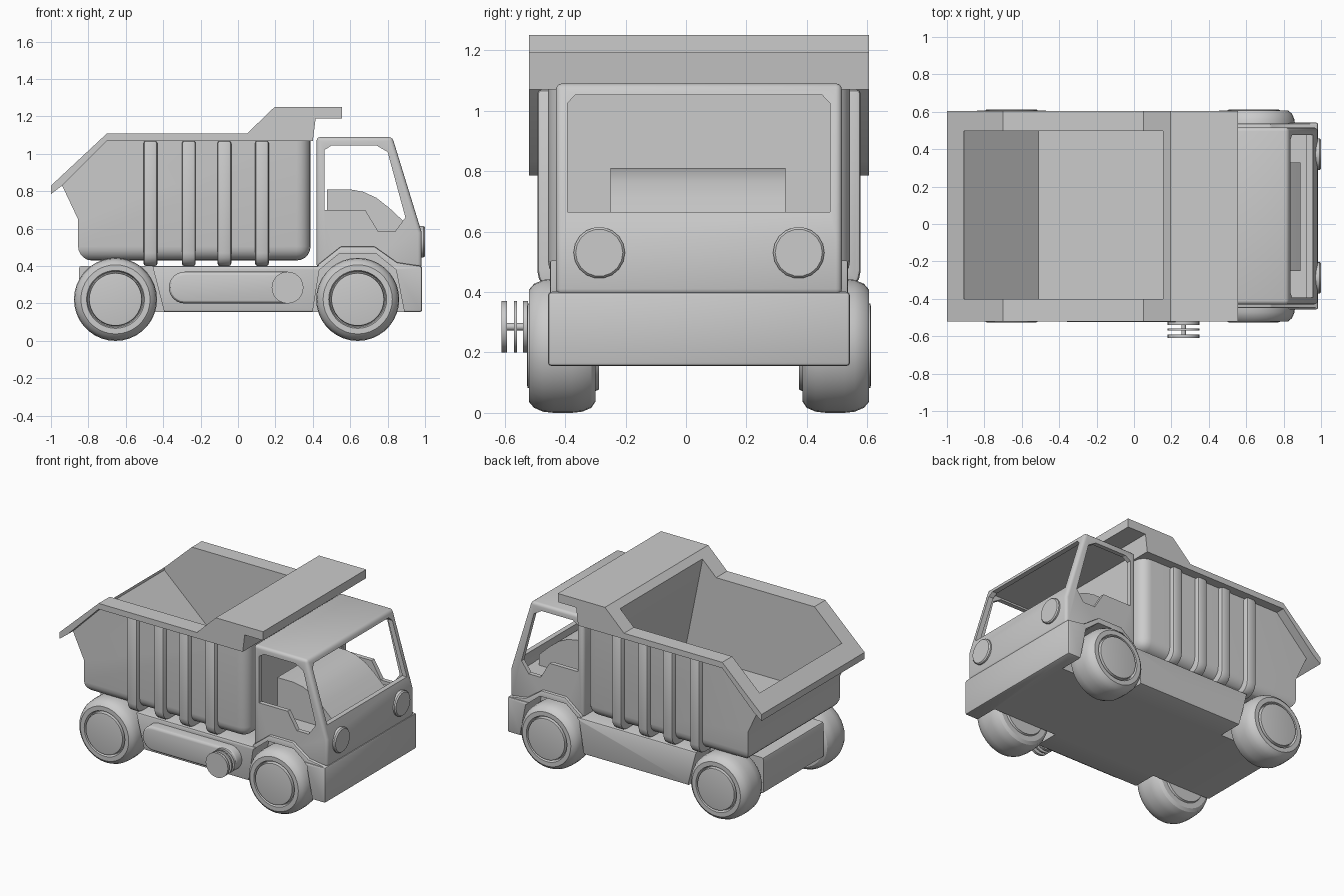
import bpy, bmesh, math
from mathutils import Vector

if "Cube" in bpy.data.objects:
    bpy.data.objects.remove(bpy.data.objects["Cube"])

YC = 0.043  # the truck body is symmetric about this y plane


def new_obj(name, bm):
    bmesh.ops.recalc_face_normals(bm, faces=bm.faces)
    me = bpy.data.meshes.new(name)
    bm.to_mesh(me)
    bm.free()
    ob = bpy.data.objects.new(name, me)
    bpy.context.collection.objects.link(ob)
    return ob


def prism(name, pts, a, b, axis='y'):
    """Extrude an (x,z) profile along y, or a (y,z) profile along x."""
    bm = bmesh.new()
    place = (lambda p, d: (p[0], d, p[1])) if axis == 'y' else (lambda p, d: (d, p[0], p[1]))
    f = bm.faces.new([bm.verts.new(place(p, a)) for p in pts])
    res = bmesh.ops.extrude_face_region(bm, geom=[f])
    vs = [v for v in res['geom'] if isinstance(v, bmesh.types.BMVert)]
    step = Vector((0, b - a, 0)) if axis == 'y' else Vector((b - a, 0, 0))
    bmesh.ops.translate(bm, vec=step, verts=vs)
    return new_obj(name, bm)


def box(name, x, y, z):
    return prism(name, [(x[0], z[0]), (x[1], z[0]), (x[1], z[1]), (x[0], z[1])], y[0], y[1])


def lathe(name, prof, centre, axis='y', sign=1, n=32):
    """Revolve (radius, offset) pairs about an axis through centre."""
    bm = bmesh.new()
    rings = []
    for r, t in prof:
        ring = []
        for i in range(n):
            a = 2 * math.pi * i / n
            u, w = r * math.cos(a), r * math.sin(a)
            off = (u, t * sign, w) if axis == 'y' else (t * sign, u, w)
            ring.append(bm.verts.new(Vector(centre) + Vector(off)))
        rings.append(ring)
    for p, q in zip(rings, rings[1:]):
        for i in range(n):
            bm.faces.new((p[i], p[(i + 1) % n], q[(i + 1) % n], q[i]))
    bm.faces.new(rings[0])
    bm.faces.new(rings[-1])
    return new_obj(name, bm)


def apply(ob, mod):
    bpy.context.view_layer.objects.active = ob
    bpy.ops.object.modifier_apply(modifier=mod.name)


def bevel(ob, width, seg=2, test=None):
    if test:  # only bevel edges whose two ends pass the test
        bm = bmesh.new()
        bm.from_mesh(ob.data)
        es = [e for e in bm.edges if test(e.verts[0].co, e.verts[1].co)]
        bmesh.ops.bevel(bm, geom=es, offset=width, segments=seg, profile=0.5, affect='EDGES')
        bm.to_mesh(ob.data)
        bm.free()
    else:
        m = ob.modifiers.new("bevel", 'BEVEL')
        m.width, m.segments, m.limit_method = width, seg, 'ANGLE'
        apply(ob, m)


def cut(ob, cutters):
    for c in cutters:
        m = ob.modifiers.new("cut", 'BOOLEAN')
        m.operation, m.solver, m.object = 'DIFFERENCE', 'EXACT', c
        apply(ob, m)


def drop(cutters):
    for c in cutters:
        bpy.data.objects.remove(c, do_unlink=True)


# Wheel wells
front_arch = [(0.39, 0.1), (0.435, 0.38), (0.54, 0.465), (0.74, 0.465), (0.845, 0.38), (0.90, 0.1)]
rear_arch = [(-0.38, 0.1), (-0.47, 0.45), (-1.1, 0.45), (-1.1, 0.1)]
wells = []
for y0, y1 in ((-0.7, -0.285), (0.371, 0.8)):
    wells += [prism("well", front_arch, y0, y1), prism("well", rear_arch, y0, y1)]

# Chassis with front bumper
chassis = box("chassis", (-0.85, 0.985), (-0.457, 0.543), (0.155, 0.40))
bevel(chassis, 0.012)
cut(chassis, wells)

# Front fenders
fender = prism("front_fenders", [(0.42, 0.38), (0.43, 0.41), (0.55, 0.505), (0.73, 0.505),
                                 (0.85, 0.42), (0.98, 0.40), (0.98, 0.36), (0.42, 0.36)], -0.45, 0.536)
bevel(fender, 0.008)
cut(fender, wells)

# Cab shell, hollow with window openings
cab = prism("cab", [(0.42, 0.39), (0.42, 1.09), (0.825, 1.09), (0.982, 0.58), (0.982, 0.39)], -0.43, 0.516)
bevel(cab, 0.02, 3)
inside = prism("cab_inside", [(0.452, 0.56), (0.452, 1.057), (0.80, 1.057), (0.945, 0.59), (0.945, 0.56)],
               -0.40, 0.486)
side = prism("side_window", [(0.462, 0.70), (0.462, 1.02), (0.50, 1.045), (0.74, 1.045), (0.80, 1.01),
                             (0.895, 0.66), (0.84, 0.585), (0.75, 0.585), (0.68, 0.70)], -0.8, 0.8)
shield = prism("windshield", [(-0.392, 0.665), (0.476, 0.665), (0.476, 1.025), (0.45, 1.052),
                              (-0.366, 1.052), (-0.392, 1.025)], 0.70, 1.2, 'x')
cut(cab, [inside, side, shield] + wells)
drop([inside, side, shield] + wells)

# Seat hump inside the cab
hump = prism("seat", [(0.475, 0.55), (0.475, 0.81), (0.60, 0.81), (0.67, 0.797), (0.74, 0.765),
                      (0.81, 0.71), (0.89, 0.635), (0.89, 0.55)], -0.25, 0.33)

# Headlights
lights = [lathe("headlight", [(0.085, -0.04), (0.085, 0.01), (0.078, 0.018)], (0.982, YC + s * 0.33, 0.53),
                'x', n=18) for s in (-1, 1)]

# Dump bed, its rim with canopy, and the ribs
cavity = prism("bed_cavity", [(-0.91, 1.5), (-0.91, 0.895), (-0.51, 0.53), (0.29, 0.53),
                              (0.155, 1.2), (0.155, 1.5)], -0.40, 0.497)
bed = prism("dump_bed", [(-0.855, 0.43), (0.388, 0.43), (0.388, 1.07), (-0.70, 1.07),
                         (-0.94, 0.83), (-0.855, 0.65)], -0.457, 0.543)
bevel(bed, 0.075, 5, lambda a, b: (a.z < 0.44 and b.z < 0.44) or (a.x > 0.3 and b.x > 0.3 and abs(a.y - b.y) < 0.1))
cut(bed, [cavity])

rim = prism("bed_rim", [(-1.0, 0.83), (-0.70, 1.11), (0.05, 1.11), (0.195, 1.25), (0.555, 1.25), (0.555, 1.19),
                        (0.415, 1.19), (0.40, 1.07), (-0.70, 1.07), (-0.94, 0.83), (-1.0, 0.785)],
            -0.52, 0.605)
cut(rim, [cavity])

core = box("rib_core", (-0.8, 0.3), (-0.435, 0.521), (0.48, 1.3))
ribs = []
for x in (-0.468, -0.263, -0.073, 0.128):
    rib = box("bed_rib", (x - 0.037, x + 0.037), (-0.492, 0.578), (0.40, 1.07))
    bevel(rib, 0.07, 4, lambda a, b: a.z < 0.41 and b.z < 0.41 and abs(a.x - b.x) > 0.05)
    bevel(rib, 0.014, 2)
    cut(rib, [core])
    ribs.append(rib)
drop([cavity, core])

# Wheels
tyre = [(0.13, -0.12), (0.145, -0.12), (0.15, -0.108), (0.185, -0.108), (0.205, -0.095), (0.218, -0.065),
        (0.222, -0.03), (0.222, 0.03), (0.218, 0.065), (0.205, 0.095), (0.185, 0.112), (0.155, 0.112),
        (0.148, 0.09), (0.143, 0.09), (0.14, 0.116), (0.13, 0.118)]
wheels = []
for x in (-0.655, 0.64):
    for s in (-1, 1):
        wheels.append(lathe("wheel", tyre, (x, YC + s * 0.451, 0.222), 'y', s, 36))

# Side tank: capsule bar with a stacked cap, on the -y side only
caps = [(-0.285 + 0.085 * math.cos(a), 0.285 + 0.085 * math.sin(a))
        for a in [math.pi / 2 + math.pi * i / 12 for i in range(13)]]
caps += [(0.265 + 0.085 * math.cos(a), 0.285 + 0.085 * math.sin(a))
         for a in [-math.pi / 2 + math.pi * i / 12 for i in range(13)]]
tank = prism("side_tank", caps, -0.525, -0.44)
bevel(tank, 0.02, 3, lambda a, b: a.y < -0.52 and b.y < -0.52)
stack = [(0.085, 0.0), (0.085, -0.017), (0.012, -0.017), (0.012, -0.037), (0.085, -0.037), (0.085, -0.047),
         (0.012, -0.047), (0.012, -0.07), (0.085, -0.07), (0.085, -0.088)]
cap = lathe("tank_cap", stack, (0.265, -0.522, 0.285), 'y', 1, 24)

# Smooth shading that keeps sharp edges
bpy.ops.object.select_all(action='DESELECT')
for ob in [chassis, fender, cab, hump, bed, rim, tank, cap] + lights + ribs + wheels:
    ob.select_set(True)
bpy.context.view_layer.objects.active = bed
bpy.ops.object.shade_smooth_by_angle(angle=math.radians(30))
